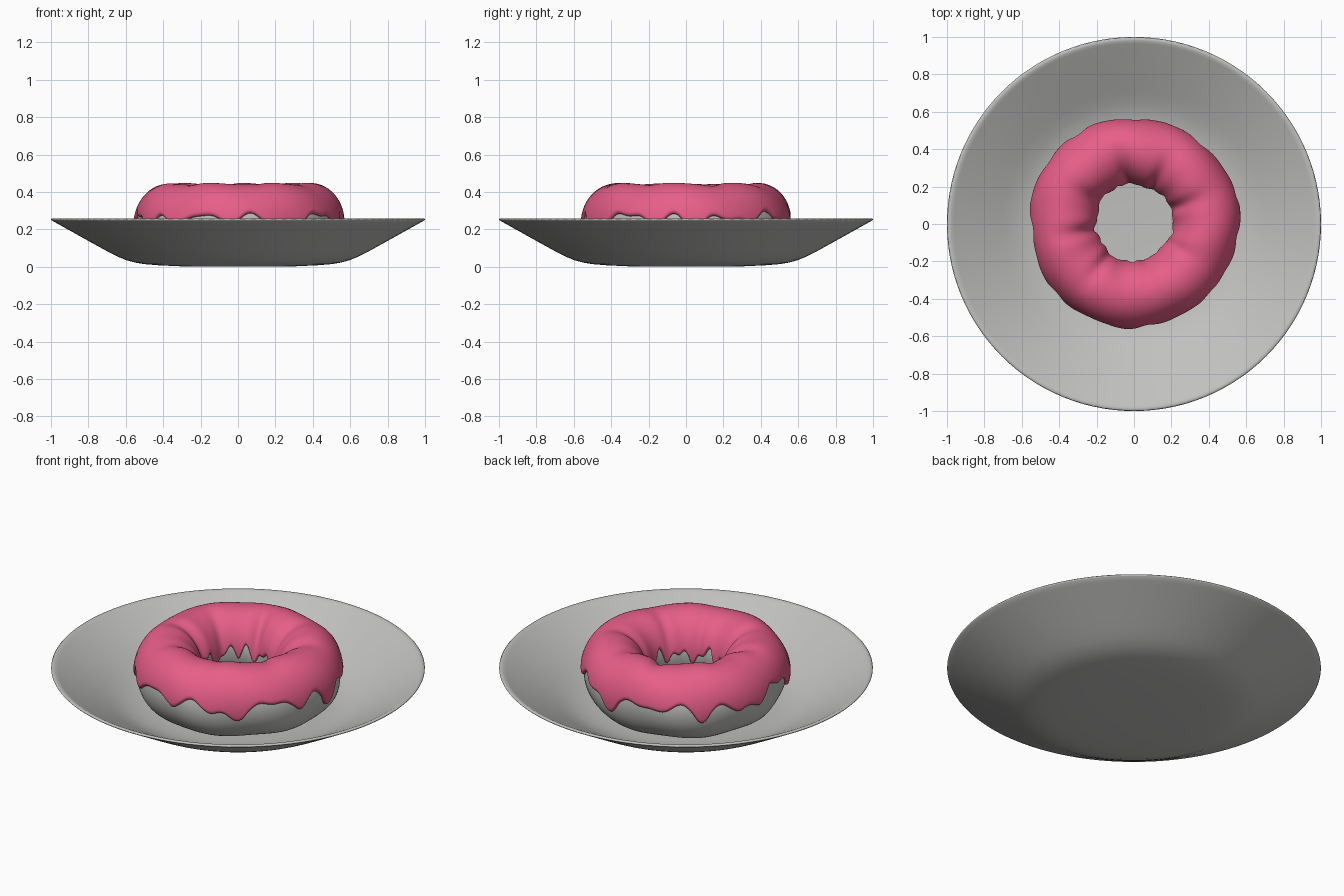
import bpy, bmesh, math
from math import sin, cos, pi

if "Cube" in bpy.data.objects:
    bpy.data.objects.remove(bpy.data.objects["Cube"])


def material(name, rgb):
    m = bpy.data.materials.new(name)
    m.diffuse_color = (*rgb, 1)
    m.use_nodes = True
    m.node_tree.nodes["Principled BSDF"].inputs["Base Color"].default_value = m.diffuse_color
    return m


GREY = material("light_grey", (0.53, 0.53, 0.52))
PINK = material("pink_icing", (0.80, 0.112, 0.25))


def grid_object(name, point, nu, nv, mat, wrap_v):
    """Ring of nu cross-sections, each with nv points given by point(i, j)."""
    bm = bmesh.new()
    rings = [[bm.verts.new(point(i, j)) for j in range(nv)] for i in range(nu)]
    for i in range(nu):
        a, b = rings[i], rings[(i + 1) % nu]
        for j in range(nv if wrap_v else nv - 1):
            k = (j + 1) % nv
            bm.faces.new((a[j], b[j], b[k], a[k]))
    bmesh.ops.remove_doubles(bm, verts=bm.verts, dist=1e-5)
    bmesh.ops.recalc_face_normals(bm, faces=bm.faces)
    me = bpy.data.meshes.new(name)
    bm.to_mesh(me)
    bm.free()
    me.materials.append(mat)
    me.shade_smooth()
    ob = bpy.data.objects.new(name, me)
    bpy.context.collection.objects.link(ob)
    return ob


# Plate: lathed profile, underside out to the rim and back over the top
PLATE = [(0, 0), (.3, .002), (.43, .008), (.50, .014), (.55, .022), (.60, .036),
         (.65, .057), (.70, .083), (.78, .127), (.97, .233), (.995, .247),
         (1, .253), (.995, .258), (.98, .257), (.965, .249), (.77, .144),
         (.70, .105), (.64, .074), (.58, .051), (.52, .038), (.45, .031), (0, .028)]


def plate_point(i, j):
    r, z = PLATE[j]
    a = 2 * pi * i / 112
    return (r * cos(a), r * sin(a), z)


grid_object("plate", plate_point, 112, len(PLATE), GREY, False)


# Doughnut surface: oval tube with gentle lumps and creases toward the hole
CREASES = [(20, .020), (62, .018), (100, .024), (150, .012), (190, .026),
           (232, .020), (285, .010), (330, .012)]


def dough(u, p, offset):
    a = 0.162 + offset
    b = 0.194 + offset
    lump = 0.006 * sin(3 * u + 1) * cos(p) + 0.004 * sin(7 * u + 2 * p)
    top_inner = max(0, sin(p - 0.75)) ** 2
    for deg, depth in CREASES:
        d = (u - math.radians(deg) + pi) % (2 * pi) - pi
        lump -= depth * math.exp(-(d / 0.13) ** 2) * top_inner
    r = 0.382 + (a + lump) * cos(p)
    z = 0.232 + (b + lump) * sin(p)
    return (r * cos(u), r * sin(u) + 0.008, z)


NU, NV = 192, 48
grid_object("doughnut", lambda i, j: dough(2 * pi * i / NU, 2 * pi * j / NV, 0),
            NU, NV, GREY, True)


# Icing: shell over the top with a rounded, dripping edge on both sides
def drip(u, s):
    w = sin(11 * u + s + 1.2 * sin(3 * u)) + 0.6 * sin(19 * u + 2 * s) + 0.5 * sin(5 * u + 3 * s)
    return 0.13 * w + 0.10 * max(0, w - 0.6)


NI = 256
ROWS = 44


def icing_point(i, j):
    u = 2 * pi * i / NI
    lo = 0.09 - drip(u, 0.4)
    hi = pi - 0.02 + drip(u, 2.1)
    if j < ROWS:                            # outer skin, lip rounded near its ends
        t = j / (ROWS - 1)
        t = t * t * (3 - 2 * t)
        p = lo + (hi - lo) * t
        edge = min(p - lo, hi - p) / 0.10
        off = 0.019 * math.sqrt(max(0, 1 - max(0, 1 - edge) ** 2))
    else:                                   # underside buried in the dough
        t = (j - ROWS + 1) / 13
        p = hi + (lo - hi) * t
        off = -0.006
    return dough(u, p, off)


grid_object("icing", icing_point, NI, ROWS + 12, PINK, True)
